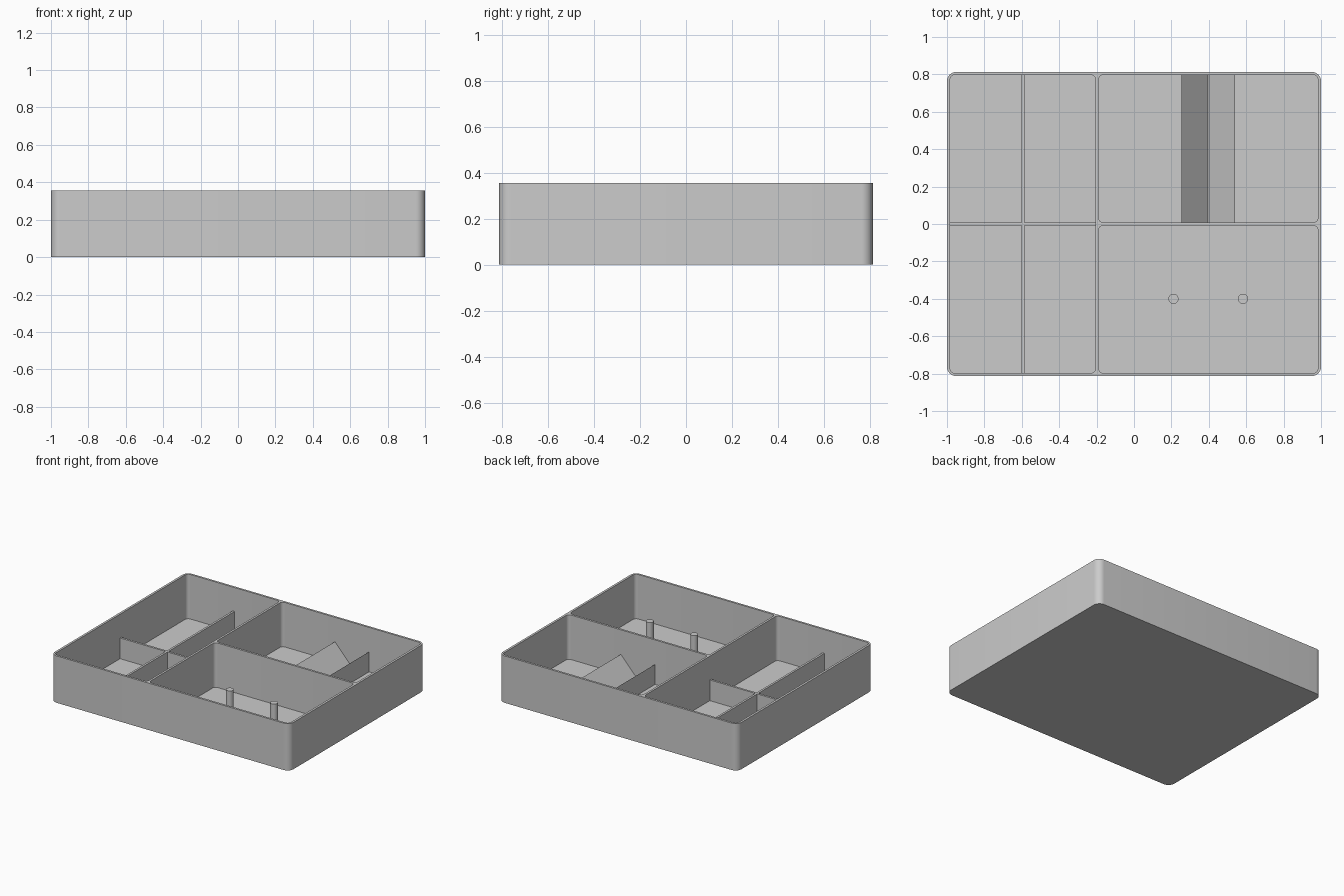
import bpy
import bmesh
from math import cos, sin, pi

if "Cube" in bpy.data.objects:
    bpy.data.objects.remove(bpy.data.objects["Cube"])

HEIGHT, FLOOR, LOW = 0.355, 0.018, 0.175
HALF = 0.008          # half a divider's thickness
LEFT, RIGHT, BACK = -0.983, 0.983, 0.797
WALL_X = -0.197       # full height divider
BAY_X = (WALL_X + HALF + RIGHT) / 2

grey = bpy.data.materials.new("grey plastic")
grey.use_nodes = True
grey.diffuse_color = (0.6, 0.6, 0.6, 1)
grey.node_tree.nodes["Principled BSDF"].inputs["Base Color"].default_value = (0.6, 0.6, 0.6, 1)


def finish(obj):
    bpy.ops.object.select_all(action="DESELECT")
    obj.select_set(True)
    bpy.context.view_layer.objects.active = obj
    bpy.ops.object.shade_smooth_by_angle(angle=pi / 6)


def prism(name, outline, offset):
    """Extrude a closed outline of 3D points by an offset."""
    bm = bmesh.new()
    face = bm.faces.new([bm.verts.new(p) for p in outline])
    top = bmesh.ops.extrude_face_region(bm, geom=[face])
    moved = [v for v in top["geom"] if isinstance(v, bmesh.types.BMVert)]
    bmesh.ops.translate(bm, verts=moved, vec=offset)
    bmesh.ops.recalc_face_normals(bm, faces=bm.faces)
    mesh = bpy.data.meshes.new(name)
    bm.to_mesh(mesh)
    bm.free()
    mesh.materials.append(grey)
    obj = bpy.data.objects.new(name, mesh)
    bpy.context.collection.objects.link(obj)
    return obj


def block(name, x0, x1, y0, y1, z0, z1, radius=0, steps=8):
    """Upright block, with rounded vertical corners if a radius is given."""
    outline = []
    corners = [(x1, y1, -1, -1), (x0, y1, 1, -1), (x0, y0, 1, 1), (x1, y0, -1, 1)]
    for i, (x, y, sx, sy) in enumerate(corners):
        for k in range(steps + 1 if radius else 1):
            a = (i + k / steps) * pi / 2
            outline.append((x + radius * (sx + cos(a)), y + radius * (sy + sin(a)), z0)
                           if radius else (x, y, z0))
    return prism(name, outline, (0, 0, z1 - z0))


# Tray with three rounded pockets cut out of a solid block
tray = block("tray", -1, 1, -0.813, 0.813, 0, HEIGHT, 0.05)
pockets = [
    ("left_pocket", LEFT, WALL_X - HALF, -BACK, BACK),
    ("front_pocket", WALL_X + HALF, RIGHT, -BACK, -HALF),
    ("back_pocket", WALL_X + HALF, RIGHT, HALF, BACK),
]
for name, *bounds in pockets:
    cutter = block(name + "_cutter", *bounds, FLOOR, HEIGHT + 0.1, 0.025)
    cutter.hide_render = True
    cut = tray.modifiers.new(name, "BOOLEAN")
    cut.operation, cut.solver, cut.object = "DIFFERENCE", "EXACT", cutter
    bpy.context.view_layer.objects.active = tray
    bpy.ops.object.modifier_apply(modifier=name)
    bpy.data.objects.remove(cutter)
finish(tray)

# Low crossed dividers in the left pocket
mid = (LEFT + WALL_X - HALF) / 2
block("low_divider_lengthwise", mid - HALF, mid + HALF, -BACK, BACK, FLOOR, LOW)
for name, x0, x1 in (("outer", LEFT, mid - HALF), ("inner", mid + HALF, WALL_X - HALF)):
    block("low_divider_" + name, x0, x1, -HALF, HALF, FLOOR, LOW)

# Pair of wedges forming a V-shaped cradle in the back pocket
for name, side in (("left_wedge", 1), ("right_wedge", -1)):
    profile = [(0.003, FLOOR), (0.143, FLOOR), (0.143, LOW - 0.005)]
    prism(name, [(BAY_X + side * x, HALF, z) for x, z in profile], (0, BACK - HALF, 0))

# Two round posts in the front pocket
for name, side in (("left_post", 1), ("right_post", -1)):
    bpy.ops.mesh.primitive_cylinder_add(
        vertices=32, radius=0.027, depth=0.255 - FLOOR,
        location=(BAY_X + side * 0.186, -0.4, (0.255 + FLOOR) / 2))
    post = bpy.context.object
    post.name = name
    post.data.materials.append(grey)
    finish(post)
